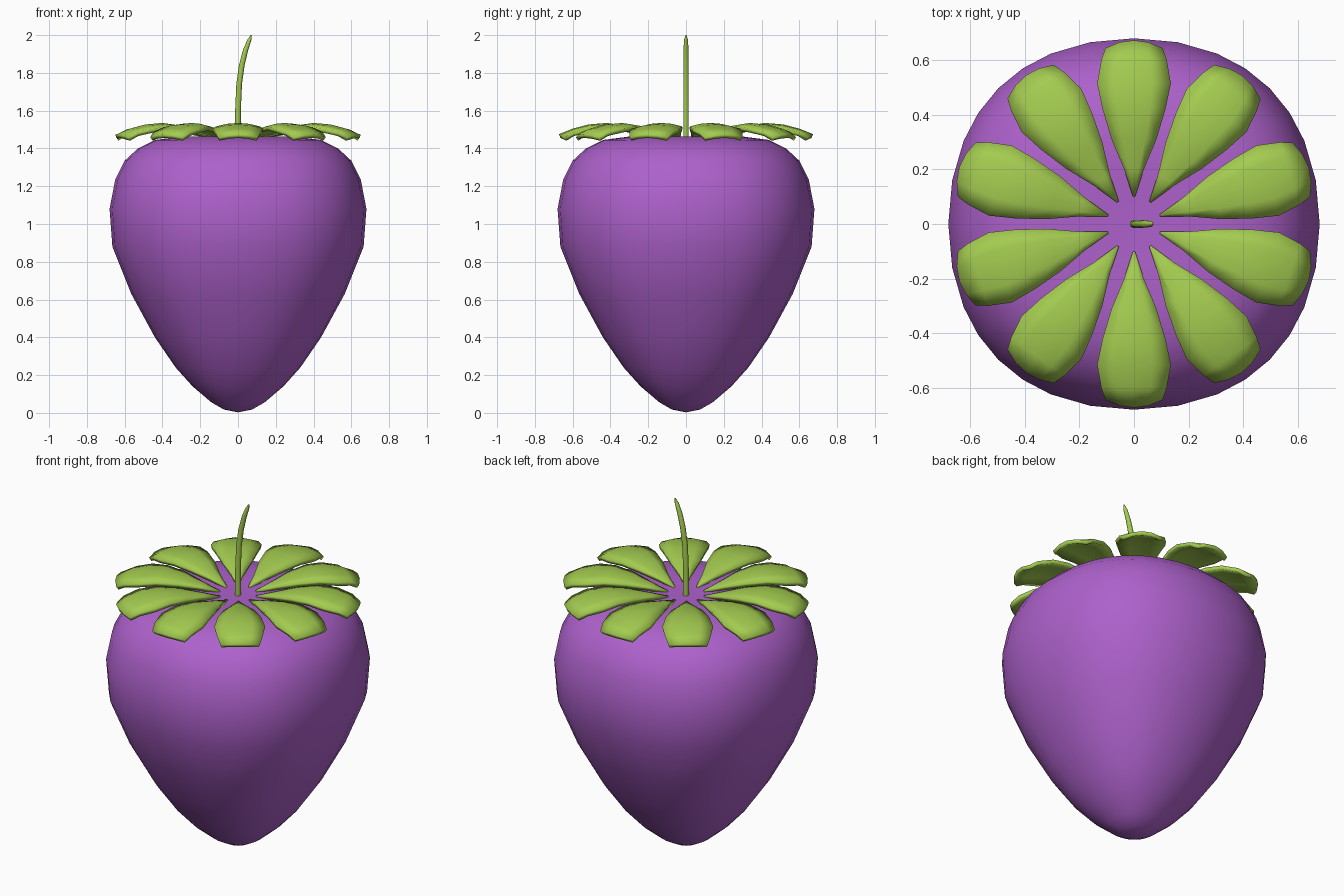
import bpy, bmesh
from math import sin, cos, pi, radians
from mathutils import Matrix

cube = bpy.data.objects.get("Cube")
if cube:
    bpy.data.objects.remove(cube, do_unlink=True)


def make_material(name, rgb):
    mat = bpy.data.materials.new(name)
    mat.use_nodes = True
    color = (*rgb, 1)
    mat.diffuse_color = color
    mat.node_tree.nodes["Principled BSDF"].inputs["Base Color"].default_value = color
    return mat


def add_object(name, bm, mat):
    bmesh.ops.recalc_face_normals(bm, faces=bm.faces[:])
    mesh = bpy.data.meshes.new(name)
    bm.to_mesh(mesh)
    bm.free()
    mesh.materials.append(mat)
    obj = bpy.data.objects.new(name, mesh)
    bpy.context.collection.objects.link(obj)
    return obj


def smooth(obj, angle):
    bpy.ops.object.select_all(action='DESELECT')
    obj.select_set(True)
    bpy.context.view_layer.objects.active = obj
    bpy.ops.object.shade_smooth_by_angle(angle=radians(angle))


def skin(bm, rings, closed):
    """Join neighbouring rows of vertices with quads."""
    for a, b in zip(rings, rings[1:]):
        n = len(a)
        for i in range(n if closed else n - 1):
            j = (i + 1) % n
            bm.faces.new((a[i], a[j], b[j], b[i]))


purple = make_material("berry purple", (0.42, 0.12, 0.60))
green = make_material("leaf green", (0.37, 0.60, 0.08))

# Berry: slightly squared lathe with a rounded tip and a flat crown
profile = [(.075, .018), (.14, .055), (.24, .14), (.33, .24), (.44, .40),
           (.565, .63), (.665, .88), (.68, 1.08), (.65, 1.235), (.60, 1.335),
           (.53, 1.40), (.44, 1.445), (.30, 1.463), (.15, 1.457)]
quarter = [0, 13.5, 26, 35.5, 45, 54.5, 64, 76.5]
angles = [radians(90 * q + a) for q in range(4) for a in quarter]
bm = bmesh.new()
rings = []
for r, z in profile:
    ring = []
    for a in angles:
        rr = r * (1 + .034 * sin(2 * a) ** 2)
        ring.append(bm.verts.new((rr * cos(a), rr * sin(a), z)))
    rings.append(ring)
skin(bm, rings, True)
for ring, z in ((rings[0], .003), (rings[-1], 1.452)):
    pole = bm.verts.new((0, 0, z))
    for i, v in enumerate(ring):
        bm.faces.new((v, ring[(i + 1) % len(ring)], pole))
smooth(add_object("berry", bm, purple), 60)

# Leaf crown: ten arched paddles (distance, half width, height)
rows = [(.10, .004, 1.462), (.20, .036, 1.49), (.31, .082, 1.52),
        (.42, .115, 1.535), (.515, .135, 1.527), (.60, .12, 1.505),
        (.655, .105, 1.483)]
columns = [-1, -.5, 0, .5, 1]
for k in range(10):
    bm = bmesh.new()
    grid = []
    for i, (r, w, z) in enumerate(rows):
        tip = .018 if i == len(rows) - 1 else 0
        grid.append([bm.verts.new((r + tip * (1 - 1.6 * t * t), w * t,
                                   z - .16 * w * t * t - tip * .4))
                     for t in columns])
    skin(bm, grid, False)
    bm.transform(Matrix.Rotation(radians(18 + 36 * k), 4, 'Z'))
    leaf = add_object(f"leaf_{k + 1}", bm, green)
    # outward normals face up so the thickness grows downward
    if leaf.data.polygons[10].normal.z < 0:
        leaf.data.flip_normals()
    thick = leaf.modifiers.new("thickness", 'SOLIDIFY')
    thick.thickness = .022
    thick.offset = -1
    smooth(leaf, 40)

# Stem: thin bent tube narrowing at its end
path = [(0, 1.44, .015), (0, 1.60, .015), (.006, 1.74, .015), (.02, 1.84, .015),
        (.04, 1.92, .014), (.06, 1.975, .011), (.07, 2.0, .003)]
bm = bmesh.new()
rings = [[bm.verts.new((x + r * cos(i * pi / 5), r * sin(i * pi / 5), z))
          for i in range(10)] for x, z, r in path]
skin(bm, rings, True)
bm.faces.new(rings[0])
bm.faces.new(rings[-1])
smooth(add_object("stem", bm, green), 50)
